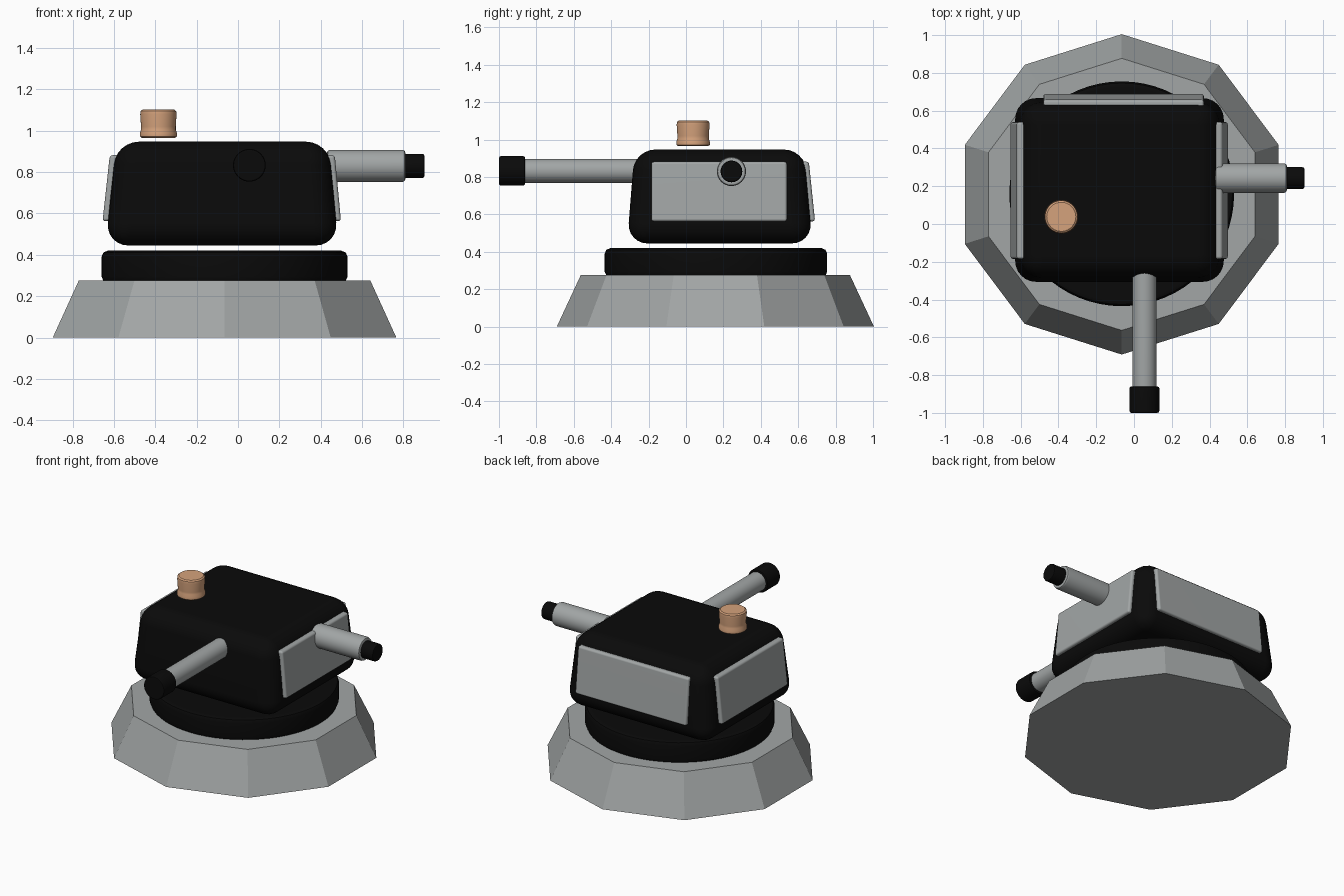
import bpy, bmesh
from math import sin, cos, pi, radians
from mathutils import Matrix, Vector

if "Cube" in bpy.data.objects:
    bpy.data.objects.remove(bpy.data.objects["Cube"], do_unlink=True)


def material(name, rgb):
    mat = bpy.data.materials.new(name)
    mat.use_nodes = True
    mat.diffuse_color = (*rgb, 1)
    bsdf = mat.node_tree.nodes["Principled BSDF"]
    bsdf.inputs["Base Color"].default_value = (*rgb, 1)
    bsdf.inputs["Roughness"].default_value = 0.6
    return mat


GREY = material("steel grey", (0.36, 0.38, 0.38))
BLACK = material("matte black", (0.003, 0.003, 0.003))
ORANGE = material("light orange", (0.66, 0.36, 0.20))


def finish(name, bm, mat, smooth=True):
    bmesh.ops.recalc_face_normals(bm, faces=bm.faces)
    mesh = bpy.data.meshes.new(name)
    bm.to_mesh(mesh)
    bm.free()
    mesh.materials.append(mat)
    obj = bpy.data.objects.new(name, mesh)
    bpy.context.collection.objects.link(obj)
    if smooth:
        bpy.ops.object.select_all(action="DESELECT")
        obj.select_set(True)
        bpy.context.view_layer.objects.active = obj
        bpy.ops.object.shade_smooth_by_angle(angle=radians(35))
        obj.modifiers.new("Weighted normals", "WEIGHTED_NORMAL").keep_sharp = True
    return obj


def turned(name, profile, mat, centre, axis=(0, 0, 1), sides=40, stretch=1, smooth=True):
    """Solid of revolution from (radius, height) pairs along an axis."""
    bm = bmesh.new()
    rings = []
    for r, h in profile:
        angles = [2 * pi * i / sides for i in range(sides)]
        rings.append([bm.verts.new((r * stretch * sin(a), r * cos(a), h)) for a in angles])
    for low, high in zip(rings, rings[1:]):
        for i in range(sides):
            j = (i + 1) % sides
            bm.faces.new((low[i], low[j], high[j], high[i]))
    bm.faces.new(rings[0])
    bm.faces.new(rings[-1])
    turn = Vector((0, 0, 1)).rotation_difference(Vector(axis)).to_matrix().to_4x4()
    bm.transform(Matrix.Translation(centre) @ turn)
    return finish(name, bm, mat, smooth)


def rounded(radius, start, end, edge):
    """Cylinder profile with softened rims."""
    soft = edge * 0.3
    return [(radius - edge, start), (radius - soft, start + soft), (radius, start + edge),
            (radius, end - edge), (radius - soft, end - soft), (radius - edge, end)]


def tapered_box(name, x, y, z, dx, dy, mat, bevel, segments):
    """Box with bottom ranges x, y; dx, dy shift each side at the top."""
    bm = bmesh.new()
    bmesh.ops.create_cube(bm, size=1)
    for v in bm.verts:
        i, j, k = (int(c > 0) for c in v.co)
        v.co = (x[i] + k * dx[i], y[j] + k * dy[j], z[k])
    bmesh.ops.bevel(bm, geom=bm.edges[:], offset=bevel, segments=segments,
                    profile=0.5, affect="EDGES", clamp_overlap=True)
    return finish(name, bm, mat)


# Faceted base and round turntable
turned("base", [(0.848, 0), (0.72, 0.275)], GREY, (-0.065, 0.157, 0),
       sides=10, stretch=1.03, smooth=False)
turned("turntable", rounded(0.595, 0.265, 0.42, 0.03), BLACK, (-0.065, 0.16, 0), sides=64)

# Rounded housing
tapered_box("housing", (-0.64, 0.485), (-0.315, 0.675), (0.445, 0.947),
            (0.05, -0.045), (0.04, -0.04), BLACK, 0.11, 6)

# Sloped side and rear panels
PANEL_Z = (0.563, 0.882)
tapered_box("right_panel", (-0.655, -0.60), (-0.185, 0.54), PANEL_Z,
            (0.035, 0.035), (0, 0), GREY, 0.014, 3)
tapered_box("left_panel", (0.44, 0.498), (-0.185, 0.54), PANEL_Z,
            (-0.03, -0.03), (0, 0), GREY, 0.014, 3)
tapered_box("rear_panel", (-0.48, 0.37), (0.635, 0.69), PANEL_Z,
            (0, 0), (-0.033, -0.033), GREY, 0.014, 3)

# Long front barrel and its tip
front = (0.055, 0, 0.833)
turned("front_barrel", rounded(0.064, 0.25, 0.88, 0.01), GREY, front, (0, -1, 0))
turned("front_barrel_tip", rounded(0.079, 0.86, 1.0, 0.01), BLACK, front, (0, -1, 0))

# Short side barrel and its tip
side = (0, 0.243, 0.83)
turned("side_barrel", rounded(0.078, 0.43, 0.81, 0.015), GREY, side, (1, 0, 0))
turned("side_barrel_tip", rounded(0.058, 0.78, 0.902, 0.01), BLACK, side, (1, 0, 0))

# Floating knob with a slightly flared foot
turned("knob", [(0.08, 0.965), (0.089, 0.972), (0.09, 0.988), (0.084, 1.005), (0.084, 1.02),
                (0.088, 1.08), (0.086, 1.095), (0.077, 1.102)],
       ORANGE, (-0.385, 0.038, 0))
